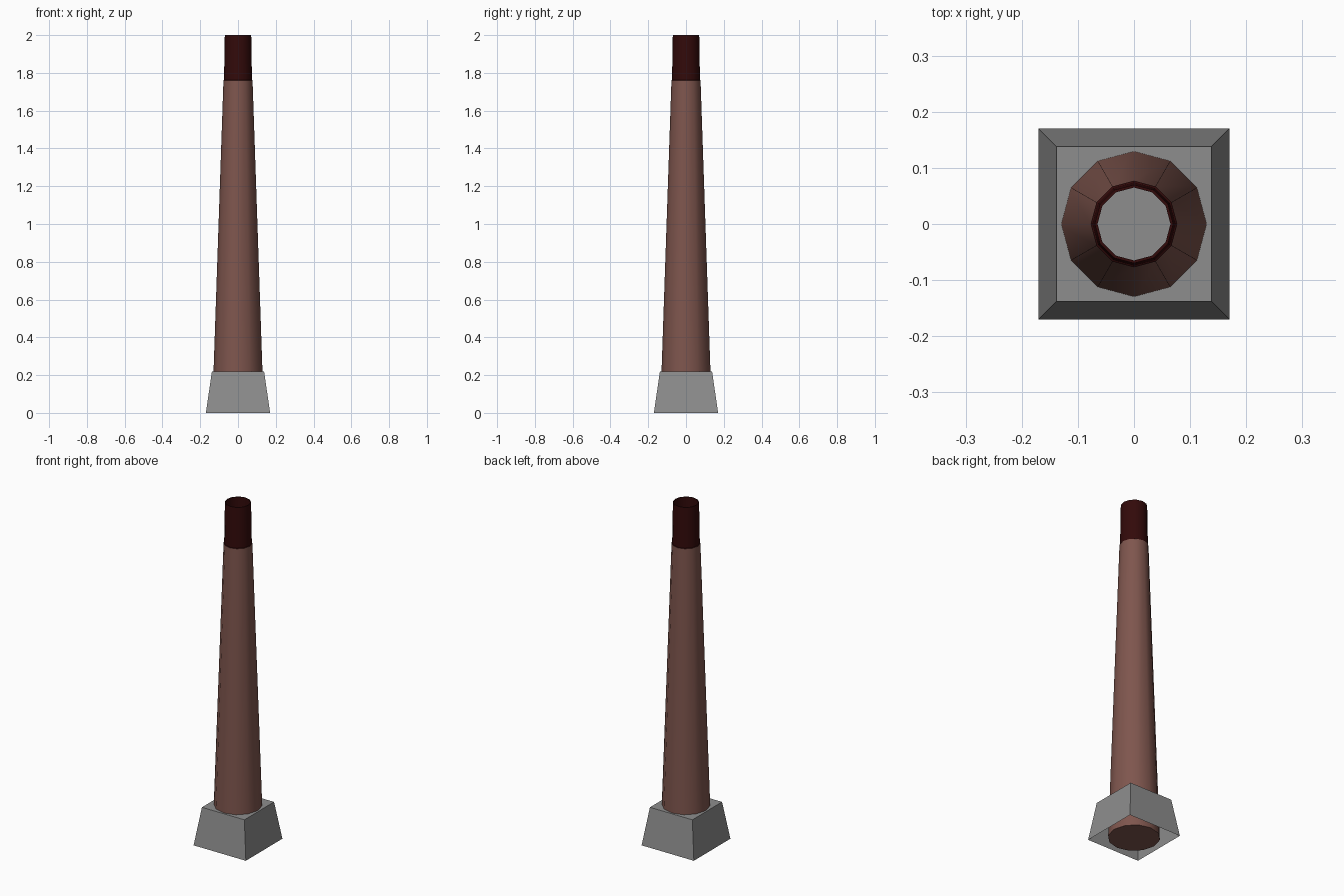
import bpy, bmesh, math

if "Cube" in bpy.data.objects:
    bpy.data.objects.remove(bpy.data.objects["Cube"])

def material(name, rgb):
    m = bpy.data.materials.new(name)
    m.diffuse_color = (*rgb, 1)
    m.use_nodes = True
    m.node_tree.nodes["Principled BSDF"].inputs["Base Color"].default_value = m.diffuse_color
    return m

def lathe(name, profile, sides, mat, start=0.0, cap_bottom=False, cap_top=False, smooth=True):
    """Stack of regular rings (radius, z) joined by side faces."""
    bm = bmesh.new()
    rings = [[bm.verts.new((r * math.cos(start + math.tau * i / sides),
                            r * math.sin(start + math.tau * i / sides), z))
              for i in range(sides)] for r, z in profile]
    for a, b in zip(rings, rings[1:]):
        for i in range(sides):
            j = (i + 1) % sides
            bm.faces.new((a[i], a[j], b[j], b[i]))
    if cap_bottom:
        bm.faces.new(rings[0][::-1])
    if cap_top:
        bm.faces.new(rings[-1])
    me = bpy.data.meshes.new(name)
    bm.to_mesh(me)
    bm.free()
    me.materials.append(mat)
    ob = bpy.data.objects.new(name, me)
    bpy.context.collection.objects.link(ob)
    if smooth:
        bpy.ops.object.select_all(action='DESELECT')
        ob.select_set(True)
        bpy.context.view_layer.objects.active = ob
        bpy.ops.object.shade_smooth_by_angle(angle=math.radians(40))
    return ob

concrete = material("concrete grey", (0.27, 0.27, 0.27))
brick = material("brick brown", (0.21, 0.092, 0.075))
soot = material("dark soot red", (0.032, 0.003, 0.003))

# Square tapered plinth, open underneath
s2 = math.sqrt(2)
lathe("plinth", [(0.17 * s2, 0), (0.138 * s2, 0.22)], 4, concrete,
      start=math.pi / 4, cap_top=True, smooth=False)

# Tapered twelve-sided stack running down through the plinth, open at the top
lathe("stack", [(0.137, 0), (0.077, 1.76)], 12, brick, cap_bottom=True)

# Dark open tip with a small ledge below and a thin rim on top
lathe("stack_tip", [(0.077, 1.76), (0.074, 1.762), (0.070, 2.0), (0.065, 2.0)], 12, soot)
